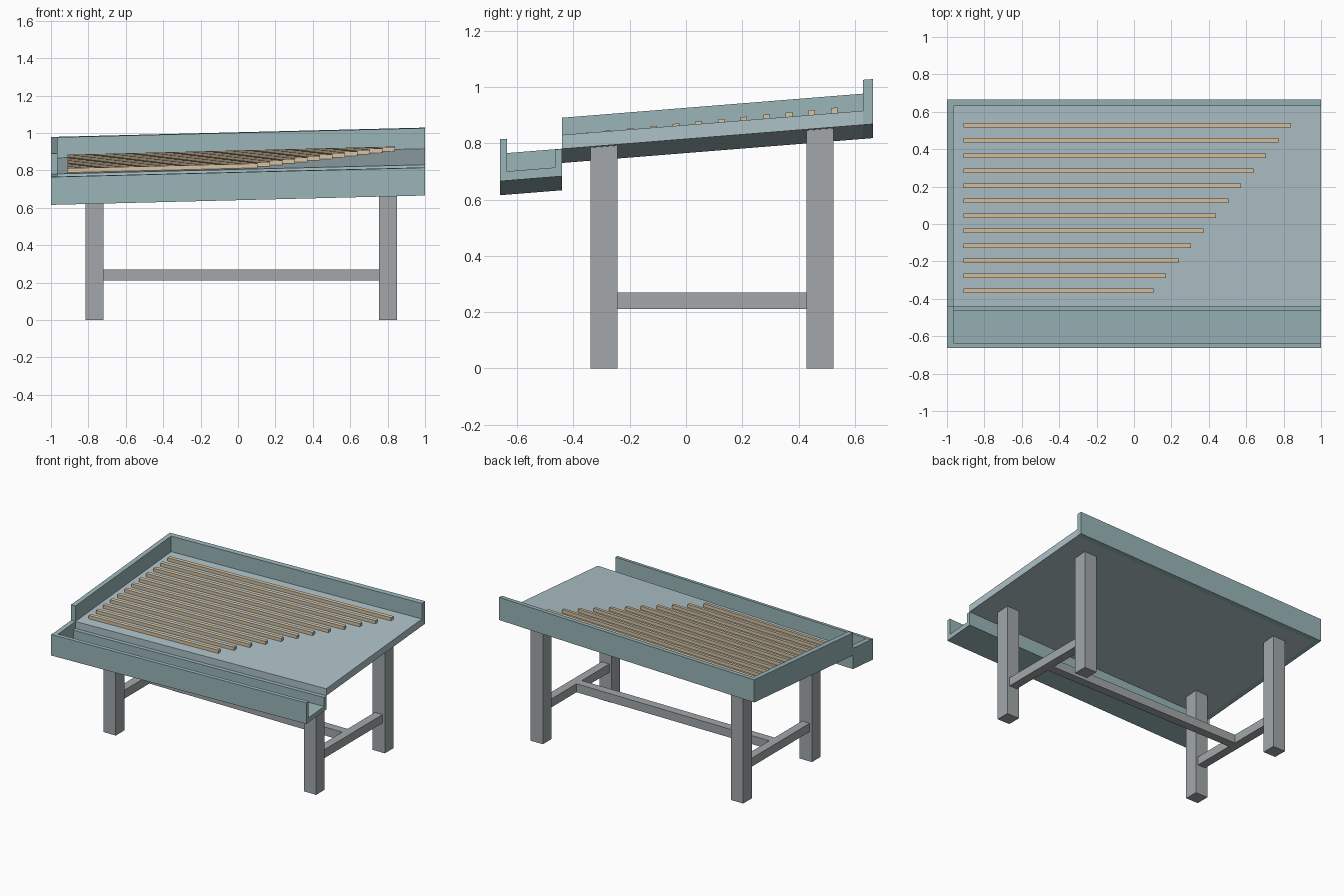
import bpy, bmesh

if "Cube" in bpy.data.objects:
    bpy.data.objects.remove(bpy.data.objects["Cube"])


def material(name, rgb):
    m = bpy.data.materials.new(name)
    m.diffuse_color = (*rgb, 1)
    m.use_nodes = True
    m.node_tree.nodes["Principled BSDF"].inputs["Base Color"].default_value = m.diffuse_color
    return m


deck_mat = material("pale_teal", (0.42, 0.54, 0.57))
rim_mat = material("dark_teal", (0.32, 0.46, 0.48))
wood_mat = material("tan_strip", (0.69, 0.55, 0.36))
frame_mat = material("frame_grey", (0.36, 0.39, 0.40))


def deck_top(x, y):
    """Height of the tilted deck surface."""
    return 0.805 + 0.025 * x + 0.08 * (y + 0.44)


def prism(name, x0, x1, profile, mat, move=None):
    """Extrude a (y, z) profile along x, then shift every corner with move()."""
    bm = bmesh.new()
    face = bm.faces.new([bm.verts.new((x0, y, z)) for y, z in profile])
    ext = bmesh.ops.extrude_face_region(bm, geom=[face])
    for v in ext["geom"]:
        if isinstance(v, bmesh.types.BMVert):
            v.co.x = x1
    if move:
        for v in bm.verts:
            move(v.co)
    bmesh.ops.recalc_face_normals(bm, faces=bm.faces)
    me = bpy.data.meshes.new(name)
    bm.to_mesh(me)
    bm.free()
    me.materials.append(mat)
    ob = bpy.data.objects.new(name, me)
    bpy.context.collection.objects.link(ob)
    return ob


def tilt(co):
    co.z += deck_top(co.x, co.y)


def box(name, x0, x1, y0, y1, z0, z1, mat, move=None):
    return prism(name, x0, x1, [(y0, z0), (y1, z0), (y1, z1), (y0, z1)], mat, move)


# Tilted deck with its two raised edges (z measured from the deck surface)
box("deck", -0.965, 1, -0.44, 0.63, -0.05, 0, deck_mat, tilt)
box("back_rim", -1, 1, 0.63, 0.665, -0.05, 0.11, rim_mat, tilt)
box("left_rim", -1, -0.965, -0.44, 0.63, -0.05, 0.06 + 0.05, rim_mat, tilt)

# Collecting trough, open on the right
trough = [(-0.662, -0.147), (-0.44, -0.147), (-0.44, -0.05), (-0.465, -0.05),
          (-0.465, -0.114), (-0.637, -0.114), (-0.637, 0.002), (-0.662, 0.002)]
prism("trough", -1, 1, trough, rim_mat, tilt)
box("trough_end", -1, -0.965, -0.637, -0.44, -0.114, 0, rim_mat, tilt)

# Riffle strips, each shorter towards the trough
for i in range(12):
    y = 0.527 - 0.0804 * i
    box(f"riffle_{i + 1}", -0.912, 0.84 - 0.0668 * i, y - 0.012, y + 0.012,
        -0.002, 0.023, wood_mat, tilt)


# Legs, their tops cut to the slope of the deck underside
def fit_leg(co):
    if co.z > 0.5:
        co.z = deck_top(co.x, co.y) - 0.05


for side, x in (("left", -0.768), ("right", 0.802)):
    for end, y in (("front", -0.292), ("back", 0.477)):
        box(f"{end}_{side}_leg", x - 0.048, x + 0.048, y - 0.048, y + 0.048,
            0, 0.8, frame_mat, fit_leg)
    box(f"{side}_cross_bar", x - 0.03, x + 0.03, -0.244, 0.429, 0.21, 0.27, frame_mat)

# Long stretcher between the cross bars
box("stretcher", -0.738, 0.772, 0.0625, 0.1225, 0.21, 0.27, frame_mat)
